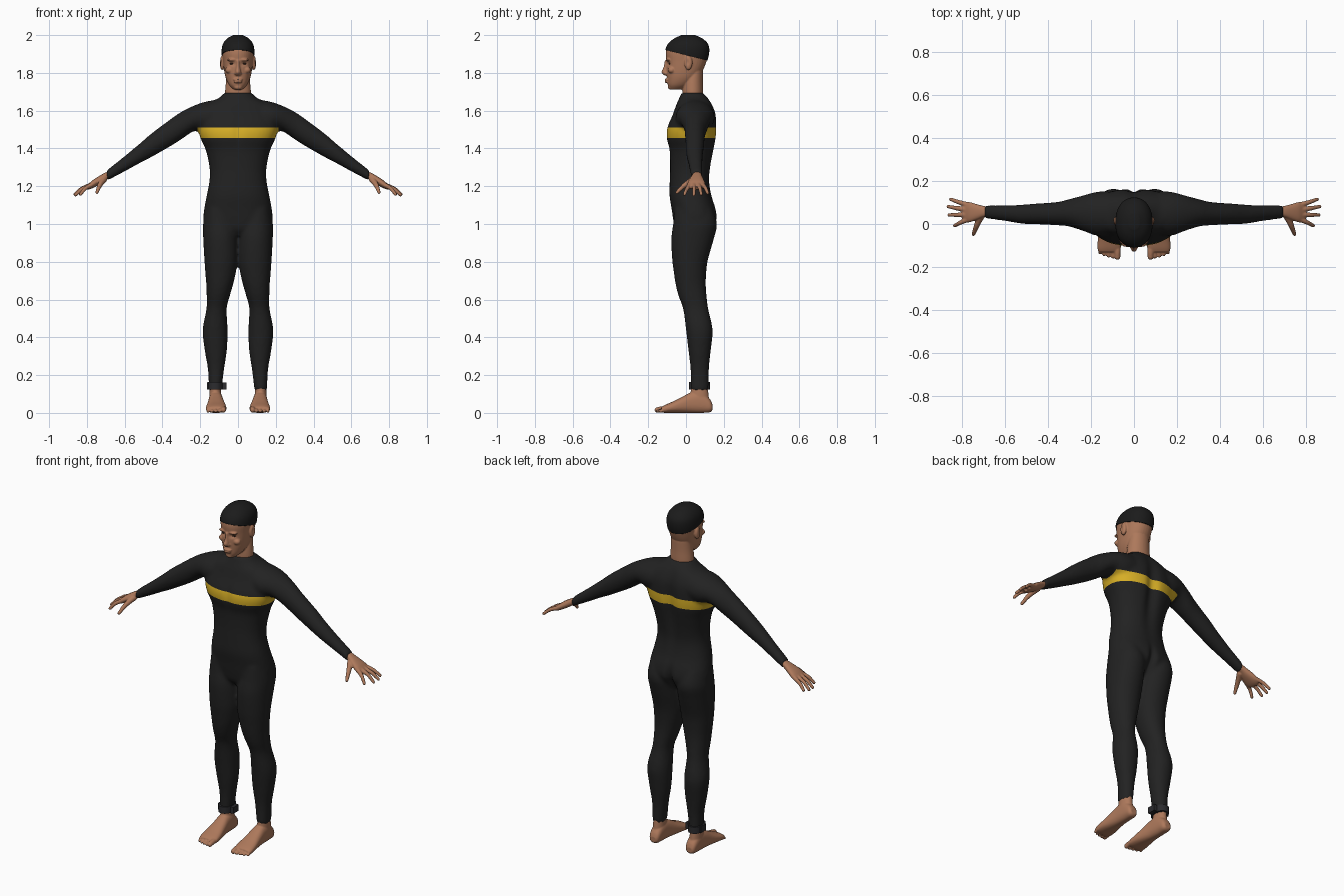
import bpy, bmesh, math
from mathutils import Vector, Matrix

cube = bpy.data.objects.get("Cube")
if cube:
    bpy.data.objects.remove(cube, do_unlink=True)


def material(name, r, g, b):
    m = bpy.data.materials.new(name)
    m.use_nodes = True
    m.diffuse_color = (r, g, b, 1)
    node = next(x for x in m.node_tree.nodes if x.type == 'BSDF_PRINCIPLED')
    node.inputs["Base Color"].default_value = (r, g, b, 1)
    node.inputs["Roughness"].default_value = 0.7
    return m


BLACK = material("suit_black", .016, .016, .016)
YELLOW = material("stripe_yellow", .70, .44, .02)
SKIN = material("skin_brown", .42, .19, .105)
CAP = material("cap_black", .011, .011, .011)
STRAP = material("strap_grey", .025, .025, .028)
EYE = material("eye_dark_brown", .045, .022, .014)


def spline(rows, steps):
    """Smooth interpolation through rows of numbers."""
    out = []
    for i in range(len(rows) - 1):
        p0, p1, p2 = rows[max(i - 1, 0)], rows[i], rows[i + 1]
        p3 = rows[min(i + 2, len(rows) - 1)]
        for k in range(steps):
            t = k / steps
            out.append([b + t / 2 * (c - a + t * (2*a - 5*b + 4*c - d + t * (3*(b - c) + d - a)))
                        for a, b, c, d in zip(p0, p1, p2, p3)])
    return out + [list(rows[-1])]


def loft(bm, axis, rows, power=2.0, n=36, steps=4):
    """Closed tube; each row is a position on the axis and two ranges."""
    rings = []
    for p, a0, a1, b0, b1 in spline(rows, steps):
        ring = []
        for k in range(n):
            c, s = math.cos(k * math.tau / n), math.sin(k * math.tau / n)
            u = math.copysign(abs(c) ** (2 / power), c)
            v = math.copysign(abs(s) ** (2 / power), s)
            a = (a0 + a1 + (a1 - a0) * u) / 2
            b = (b0 + b1 + (b1 - b0) * v) / 2
            co = {'x': (p, b, a), 'y': (a, p, b), 'z': (a, b, p)}[axis]
            ring.append(bm.verts.new(co))
        rings.append(ring)
    for r, q in zip(rings, rings[1:]):
        for k in range(n):
            bm.faces.new((r[k], r[(k + 1) % n], q[(k + 1) % n], q[k]))
    bm.faces.new(rings[0])
    bm.faces.new(rings[-1])


def symmetric(rows):
    return [(z, -w, w, y0, y1) for z, w, y0, y1 in rows]


def ball(bm, centre, radii):
    m = Matrix.Translation(centre) @ Matrix.Diagonal((*radii, 1))
    bmesh.ops.create_uvsphere(bm, u_segments=16, v_segments=10, radius=1, matrix=m)


def digit(bm, points, r0, r1, count=5):
    """Finger or toe as a tapering chain of balls."""
    path = spline(points, count)
    for i, p in enumerate(path):
        r = r0 + (r1 - r0) * i / (len(path) - 1)
        ball(bm, p, (r, r, r))


def mirror(bm):
    new = bmesh.ops.duplicate(bm, geom=bm.verts[:] + bm.edges[:] + bm.faces[:])["geom"]
    bmesh.ops.scale(bm, vec=(-1, 1, 1), verts=[g for g in new if isinstance(g, bmesh.types.BMVert)])


def push(bm, centre, radii, offset):
    """Soft local displacement."""
    for v in bm.verts:
        d = sum(((a - b) / r) ** 2 for a, b, r in zip(v.co, centre, radii))
        if d < 9:
            v.co += Vector(offset) * math.exp(-d)


def finish(bm, name, mats):
    bmesh.ops.recalc_face_normals(bm, faces=bm.faces[:])
    for f in bm.faces:
        f.smooth = True
    mesh = bpy.data.meshes.new(name)
    bm.to_mesh(mesh)
    bm.free()
    for m in mats:
        mesh.materials.append(m)
    ob = bpy.data.objects.new(name, mesh)
    bpy.context.scene.collection.objects.link(ob)
    return ob


def fuse(bm, voxel, smooth):
    """Blend overlapping parts into one skin."""
    ob = finish(bm, "blend_helper", [])
    r = ob.modifiers.new("blend", 'REMESH')
    r.mode, r.voxel_size = 'VOXEL', voxel
    s = ob.modifiers.new("soften", 'SMOOTH')
    s.factor, s.iterations = 0.5, smooth
    dg = bpy.context.evaluated_depsgraph_get()
    mesh = bpy.data.meshes.new_from_object(ob.evaluated_get(dg))
    out = bmesh.new()
    out.from_mesh(mesh)
    bpy.data.objects.remove(ob, do_unlink=True)
    bpy.data.meshes.remove(mesh)
    return out


# Wetsuit: legs and arms mirrored, then torso
bm = bmesh.new()
loft(bm, 'z', [
    (1.08, .03, .172, -.06, .14), (1.0, .006, .185, -.068, .164), (.92, 0, .184, -.078, .147),
    (.81, .002, .178, -.073, .116), (.74, .012, .173, -.064, .107), (.68, .026, .168, -.055, .105),
    (.62, .043, .166, -.04, .109), (.55, .06, .167, -.015, .118), (.44, .055, .187, 0, .141),
    (.33, .059, .176, .013, .131), (.23, .074, .159, .024, .121), (.12, .087, .154, .024, .12)], 2.1)
loft(bm, 'x', [
    (.1, 1.47, 1.66, -.05, .15), (.17, 1.475, 1.648, -.055, .15), (.23, 1.492, 1.628, -.035, .135),
    (.3, 1.448, 1.594, -.012, .116), (.36, 1.41, 1.553, -.006, .102), (.46, 1.353, 1.478, -.001, .095),
    (.52, 1.322, 1.426, .001, .09), (.6, 1.278, 1.36, .014, .087), (.695, 1.228, 1.284, .026, .088)])
mirror(bm)
loft(bm, 'z', symmetric([
    (1.695, .072, -.024, .09), (1.668, .1, -.035, .118), (1.63, .172, -.052, .142),
    (1.58, .205, -.07, .16), (1.51, .212, -.1, .164), (1.45, .197, -.102, .161),
    (1.39, .17, -.087, .15), (1.3, .151, -.084, .133), (1.23, .151, -.086, .126),
    (1.15, .166, -.087, .137), (1.08, .179, -.076, .158), (1.02, .183, -.067, .162),
    (.97, .165, -.055, .13), (.94, .12, -.03, .09)]), 2.3)
bm = fuse(bm, .01, 5)
push(bm, (0, .16, 1.43), (.035, .08, .2), (0, -.022, 0))
push(bm, (0, .16, .99), (.018, .08, .08), (0, -.028, 0))
push(bm, (0, -.1, 1.49), (.02, .05, .07), (0, .006, 0))

# Chest stripe, cut to clean edges
for co, no in (((0, 0, 1.455), (0, 0, 1)), ((0, 0, 1.51), (0, 0, 1)),
               ((.215, 0, 0), (1, 0, 0)), ((-.215, 0, 0), (1, 0, 0))):
    bmesh.ops.bisect_plane(bm, geom=bm.verts[:] + bm.edges[:] + bm.faces[:],
                           dist=1e-5, plane_co=co, plane_no=no)
for f in bm.faces:
    c = f.calc_center_median()
    f.material_index = int(1.455 < c.z < 1.51 and abs(c.x) < .215)
finish(bm, "wetsuit", [BLACK, YELLOW])

# Head and neck
skull = [(1.712, .024, -.086, -.02), (1.735, .047, -.096, .02), (1.77, .064, -.1, .06),
         (1.81, .073, -.103, .088), (1.86, .079, -.104, .108), (1.91, .083, -.107, .119),
         (1.95, .077, -.094, .114), (1.98, .056, -.062, .086), (1.995, .022, -.02, .045)]
bm = bmesh.new()
ball(bm, (.084, .013, 1.853), (.013, .021, .038))
ball(bm, (.03, -.094, 1.869), (.028, .014, .008))
ball(bm, (.046, -.076, 1.815), (.022, .02, .018))
ball(bm, (.012, -.106, 1.797), (.008, .01, .007))
mirror(bm)
loft(bm, 'z', symmetric(skull), 2.2)
loft(bm, 'z', symmetric([(1.64, .066, -.01, .085), (1.69, .069, -.019, .09),
                         (1.75, .064, -.016, .089), (1.81, .058, 0, .09)]))
loft(bm, 'z', symmetric([(1.866, .009, -.113, -.08), (1.83, .011, -.119, -.08),
                         (1.803, .016, -.13, -.08), (1.786, .012, -.114, -.08)]))
for z, w in ((1.765, .026), (1.752, .022)):
    ball(bm, (0, -.1, z), (w, .013, .006))
ball(bm, (0, -.082, 1.724), (.022, .014, .013))
bm = fuse(bm, .004, 3)
for s in (-1, 1):
    push(bm, (s * .032, -.1, 1.849), (.017, .03, .011), (0, .009, 0))
    push(bm, (s * .1, .008, 1.857), (.01, .009, .018), (-s * .007, 0, 0))
finish(bm, "head", [SKIN])

# Eyes
bm = bmesh.new()
ball(bm, (.032, -.084, 1.849), (.013, .008, .005))
mirror(bm)
finish(bm, "eyes", [EYE])

# Swim cap: inflated skull cut on a slant
bm = bmesh.new()
loft(bm, 'z', symmetric([(z + .005 * (z > 1.99), w + .004, y0 - .004, y1 + .004)
                         for z, w, y0, y1 in skull]), 2.2, 48, 6)
bmesh.ops.bisect_plane(bm, geom=bm.verts[:] + bm.edges[:] + bm.faces[:], dist=1e-5,
                       plane_co=(0, 0, 1.894), plane_no=(0, .25, 1), clear_inner=True)
cap = finish(bm, "swim_cap", [CAP])
shell = cap.modifiers.new("thickness", 'SOLIDIFY')
shell.thickness, shell.offset = .006, -1

# Hands: palm, four fingers and thumb
bm = bmesh.new()
loft(bm, 'x', [(.66, 1.255, 1.288, .04, .078), (.7, 1.232, 1.273, .032, .084),
               (.73, 1.212, 1.257, .02, .092), (.765, 1.192, 1.235, .008, .102),
               (.785, 1.184, 1.218, .01, .1), (.8, 1.182, 1.205, .022, .09)], 2.3)
for base, tip in (((.775, .09, 1.207), (.852, .115, 1.163)), ((.782, .067, 1.206), (.864, .081, 1.157)),
                  ((.782, .043, 1.206), (.86, .042, 1.154)), ((.775, .02, 1.207), (.834, -.008, 1.157))):
    knuckle = (Vector(base) + Vector(tip)) / 2 + Vector((.004, 0, .006))
    digit(bm, [base, tuple(knuckle), tip], .0125, .0085, 6)
digit(bm, [(.71, .04, 1.237), (.732, -.008, 1.205), (.747, -.048, 1.167)], .018, .0085, 6)
mirror(bm)
finish(fuse(bm, .004, 3), "hands", [SKIN])

# Feet: ankle, foot and five toes
bm = bmesh.new()
loft(bm, 'z', [(.03, .086, .152, .03, .125), (.09, .088, .152, .024, .12), (.17, .093, .148, .032, .112)])
loft(bm, 'y', [(.14, .1, .138, .014, .045), (.125, .088, .149, .003, .075), (.08, .083, .154, 0, .115),
               (.03, .079, .156, 0, .11), (-.02, .071, .161, 0, .085), (-.07, .063, .168, 0, .06),
               (-.11, .061, .17, 0, .043), (-.13, .066, .165, .003, .032)], 2.4)
for i in range(5):
    r = .0155 if i == 0 else .011 - .0006 * i
    x, tip = .077 + .0205 * i, -.153 + .0012 * i * i
    digit(bm, [(x, -.105, r + .006), (x, (tip - .105) / 2, r + .005), (x, tip, r)], r, r * .9)
mirror(bm)
finish(fuse(bm, .004, 3), "feet", [SKIN])

# Strap with buckle on the right ankle
bm = bmesh.new()
loft(bm, 'z', [(z, -.161, -.081, .016, .127) for z in (.124, .163)], 2.2, 36, 1)
for x, w in ((-.072, .02), (-.158, .012)):
    m = Matrix.Translation((x, .07, .1435)) @ Matrix.Diagonal((w, .05, .037, 1))
    bmesh.ops.create_cube(bm, size=1, matrix=m)
strap = finish(bm, "ankle_strap", [STRAP])
bpy.context.view_layer.objects.active = strap
strap.select_set(True)
bpy.ops.object.shade_smooth_by_angle(angle=math.radians(35))
